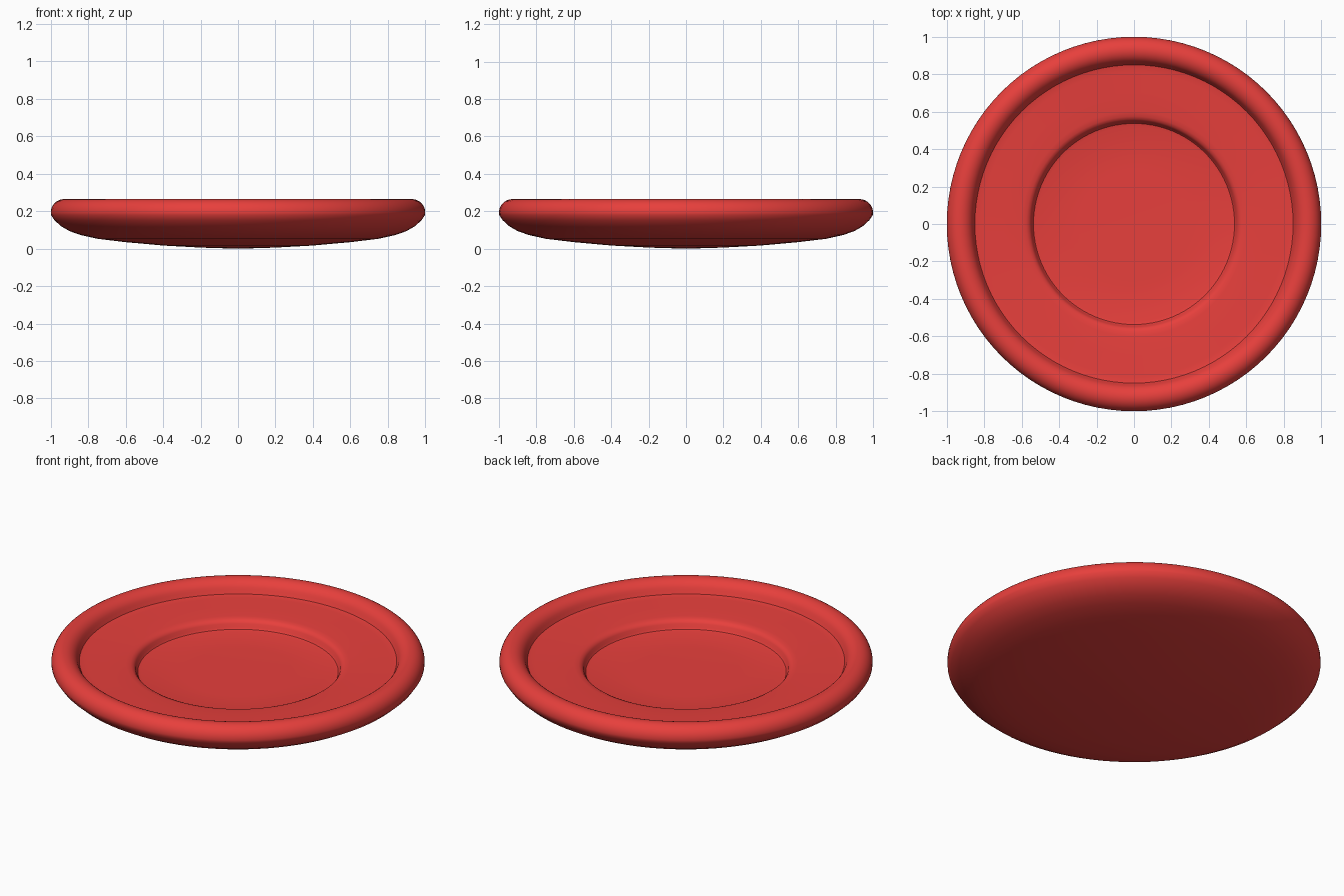
import bpy, bmesh, math

if "Cube" in bpy.data.objects:
    bpy.data.objects.remove(bpy.data.objects["Cube"])

SEGMENTS = 96


def arc(cr, cz, rad, start, end, steps):
    """Points (r, z) along a circular arc, angles in degrees."""
    pts = []
    for i in range(steps + 1):
        a = math.radians(start + (end - start) * i / steps)
        pts.append((cr + rad * math.cos(a), cz + rad * math.sin(a)))
    return pts


def lathe(name, profile, colour):
    """Revolve an (r, z) profile that starts and ends on the z axis."""
    bm = bmesh.new()
    verts = [bm.verts.new((r, 0, z)) for r, z in profile]
    edges = [bm.edges.new(pair) for pair in zip(verts, verts[1:])]
    bmesh.ops.spin(bm, geom=verts + edges, cent=(0, 0, 0), axis=(0, 0, 1),
                   angle=math.tau, steps=SEGMENTS, use_duplicate=False)
    bmesh.ops.remove_doubles(bm, verts=bm.verts[:], dist=0.0001)
    bmesh.ops.recalc_face_normals(bm, faces=bm.faces[:])
    mesh = bpy.data.meshes.new(name)
    bm.to_mesh(mesh)
    bm.free()
    obj = bpy.data.objects.new(name, mesh)
    bpy.context.collection.objects.link(obj)
    mat = bpy.data.materials.new("red_plastic")
    mat.diffuse_color = colour
    mat.use_nodes = True
    mat.node_tree.nodes["Principled BSDF"].inputs["Base Color"].default_value = mat.diffuse_color
    mesh.materials.append(mat)
    bpy.context.view_layer.objects.active = obj
    obj.select_set(True)
    bpy.ops.object.shade_smooth_by_angle(angle=math.radians(40))
    return obj


# Shallow domed underside, from the centre outwards
underside = [(0, 0), (0.2, 0.006), (0.4, 0.017), (0.6, 0.035), (0.75, 0.053),
             (0.84, 0.073), (0.90, 0.094), (0.945, 0.120), (0.98, 0.152)]
# Rolled rim, over the top and down into the shoulder groove
rim = arc(0.928, 0.193, 0.072, -10, 160, 16)
# Flat shoulder ring with a small cove at its outer edge
shoulder = [(0.850, 0.197), (0.835, 0.194), (0.81, 0.193), (0.70, 0.188)]
# Rounded step down to the recessed centre
step = [(0.60, 0.184), (0.575, 0.181), (0.56, 0.174), (0.550, 0.162),
        (0.545, 0.145), (0.537, 0.134), (0.52, 0.130), (0.3, 0.128), (0, 0.128)]

lathe("flying_disc", underside + rim + shoulder + step, (0.8, 0.05, 0.045, 1))
